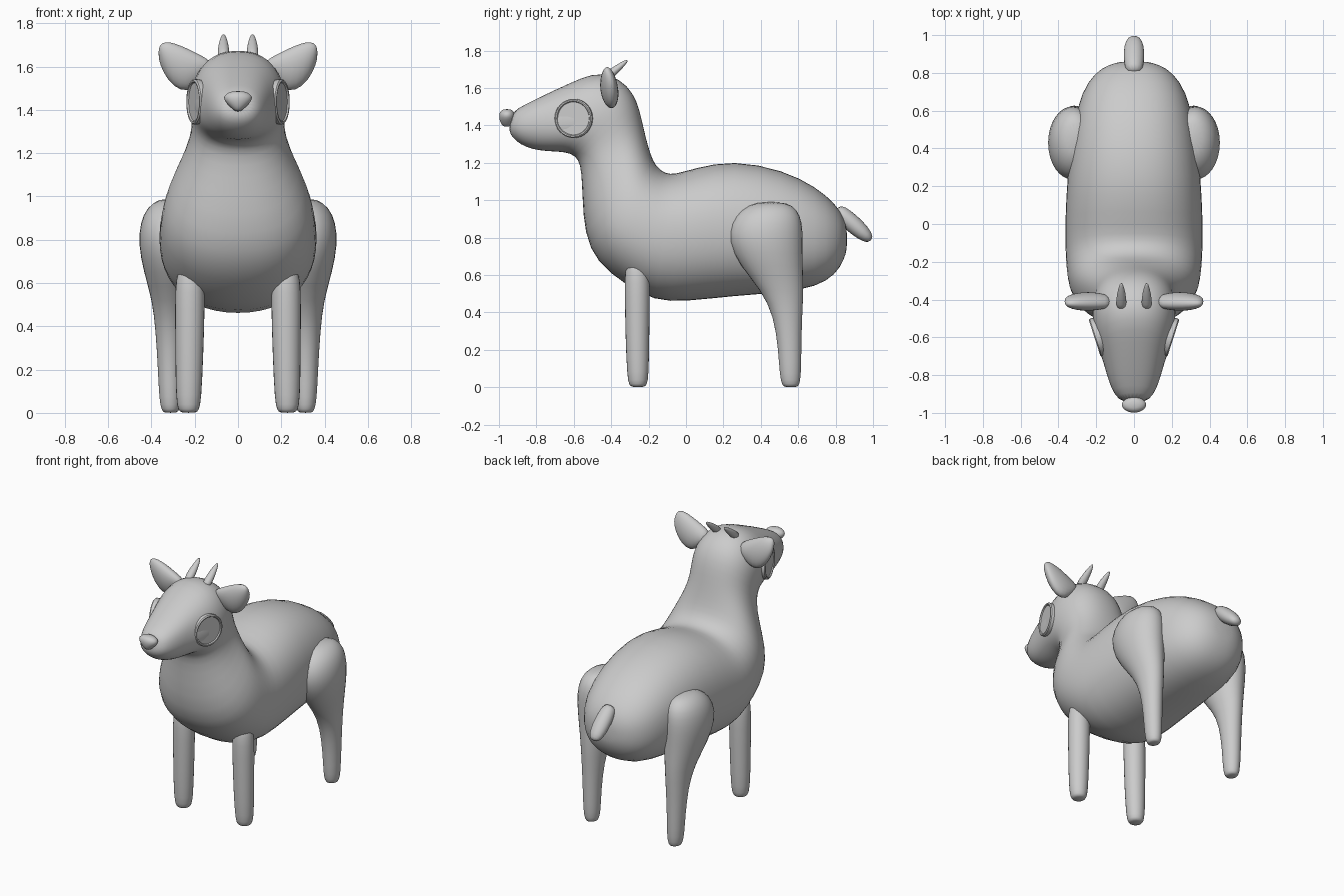
import bpy, bmesh, math
from mathutils import Vector


def loft(name, rings, n=16, power=2.0, subdiv=1, mirror=False):
    """Skin a closed tube through rings given as (centre, axis u, axis v)."""
    def bend(t):
        return math.copysign(abs(t) ** (2 / power), t)
    bm = bmesh.new()
    loops = []
    for c, u, v in rings:
        c, u, v = Vector(c), Vector(u), Vector(v)
        loops.append([bm.verts.new(c + u * bend(math.cos(a)) + v * bend(math.sin(a)))
                      for a in (2 * math.pi * i / n for i in range(n))])
    for a, b in zip(loops, loops[1:]):
        for i in range(n):
            j = (i + 1) % n
            bm.faces.new((a[i], a[j], b[j], b[i]))
    bm.faces.new(loops[0])
    bm.faces.new(loops[-1])
    bmesh.ops.recalc_face_normals(bm, faces=bm.faces)
    mesh = bpy.data.meshes.new(name)
    bm.to_mesh(mesh)
    bm.free()
    for p in mesh.polygons:
        p.use_smooth = True
    ob = bpy.data.objects.new(name, mesh)
    bpy.context.collection.objects.link(ob)
    if mirror:
        ob.modifiers.new("mirror", 'MIRROR').use_clip = False
    if subdiv:
        m = ob.modifiers.new("smooth", 'SUBSURF')
        m.levels = m.render_levels = subdiv
    return ob


def upright(rows):
    """Horizontal rings from rows of (z, x centre, x radius, y centre, y radius)."""
    return [((x, y, z), (rx, 0, 0), (0, ry, 0)) for z, x, rx, y, ry in rows]


def spike(x, start, end, rows):
    """Rings along a line in the side plane; rows of (t, x radius, thickness)."""
    a, b = Vector((x, *start)), Vector((x, *end))
    d = (b - a).normalized()
    side = Vector((0, -d.z, d.y))
    return [(a.lerp(b, t), (rx, 0, 0), side * r) for t, rx, r in rows]


# Body, neck and head: upper outline (y, z), lower outline (y, z), half width
outline = [
    (.862, .84, .862, .74, .06), (.845, .91, .845, .68, .135),
    (.80, .98, .80, .60, .21), (.70, 1.07, .70, .535, .28),
    (.52, 1.165, .52, .503, .325), (.25, 1.218, .25, .485, .357),
    (.05, 1.175, .0, .455, .367), (-.06, 1.14, -.17, .457, .367),
    (-.11, 1.145, -.33, .55, .362), (-.16, 1.18, -.48, .665, .35),
    (-.19, 1.25, -.545, .82, .31), (-.215, 1.34, -.555, 1.02, .245),
    (-.235, 1.43, -.56, 1.15, .215), (-.26, 1.53, -.575, 1.22, .217),
    (-.31, 1.615, -.62, 1.25, .223), (-.40, 1.673, -.68, 1.258, .217),
    (-.50, 1.68, -.75, 1.26, .193), (-.62, 1.627, -.82, 1.27, .163),
    (-.75, 1.567, -.885, 1.295, .138), (-.86, 1.512, -.93, 1.335, .107),
    (-.93, 1.475, -.95, 1.375, .065),
]
loft("body_neck_head",
     [((0, (a + c) / 2, (b + d) / 2), (w, 0, 0), (0, (a - c) / 2, (b - d) / 2))
      for a, b, c, d, w in outline], n=24, power=2.25)

# Front legs
loft("front_legs", upright([
    (0, .228, .035, -.257, .035), (.012, .228, .05, -.257, .05),
    (.06, .228, .061, -.257, .06), (.25, .225, .067, -.26, .066),
    (.5, .222, .072, -.26, .07), (.62, .222, .07, -.262, .07),
    (.7, .222, .04, -.265, .04)]), n=12, mirror=True)

# Hind legs with broad thighs
loft("hind_legs", upright([
    (0, .312, .03, .56, .035), (.012, .312, .042, .56, .047),
    (.06, .313, .052, .558, .058), (.2, .315, .056, .555, .063),
    (.38, .315, .067, .545, .077), (.52, .315, .083, .515, .117),
    (.65, .32, .118, .455, .172), (.78, .325, .139, .425, .204),
    (.88, .322, .132, .43, .196), (.95, .315, .108, .445, .155),
    (.992, .31, .05, .455, .08)]), n=16, mirror=True)

# Tail
loft("tail", spike(0, (.80, .955), (.99, .785), [
    (0, .04, .035), (.25, .055, .048), (.6, .058, .05),
    (.88, .048, .037), (1, .022, .016)]), n=12)

# Horns
loft("horns", spike(.067, (-.445, 1.64), (-.313, 1.748), [
    (0, .025, .022), (.2, .03, .027), (.6, .024, .021),
    (.88, .013, .012), (1, .005, .005)]), n=10, mirror=True)

# Ears: upper edge (x, z), lower edge (x, z), half thickness
ear = [
    (.11, 1.62, .13, 1.57, .03), (.19, 1.665, .185, 1.51, .046),
    (.26, 1.70, .235, 1.478, .052), (.32, 1.72, .295, 1.498, .045),
    (.352, 1.713, .345, 1.565, .032), (.366, 1.69, .37, 1.64, .012),
]
loft("ears",
     [(((a + c) / 2, -.41, (b + d) / 2), (0, h, 0), ((a - c) / 2, -.012, (b - d) / 2))
      for a, b, c, d, h in ear], n=12, mirror=True)

# Eyes: rimmed discs turned slightly forward
t = math.radians(18)
normal, across = Vector((math.cos(t), -math.sin(t), 0)), Vector((math.sin(t), math.cos(t), 0))
eyes = loft("eyes",
            [(Vector((.195, -.6, 1.437)) + normal * h, across * r, (0, 0, r))
             for r, h in [(.1, -.03), (.105, -.005), (.105, .008), (.099, .014),
                          (.092, .013), (.088, .006)]],
            n=32, subdiv=0, mirror=True)
eyes.data.set_sharp_from_angle(angle=math.radians(40))

# Nose: rounded wedge, wide at the top
loft("nose", upright([
    (1.392, 0, .012, -.955, .018), (1.405, 0, .028, -.957, .032),
    (1.43, 0, .056, -.957, .042), (1.455, 0, .072, -.957, .045),
    (1.475, 0, .058, -.957, .038), (1.487, 0, .025, -.957, .02)]), n=12)
